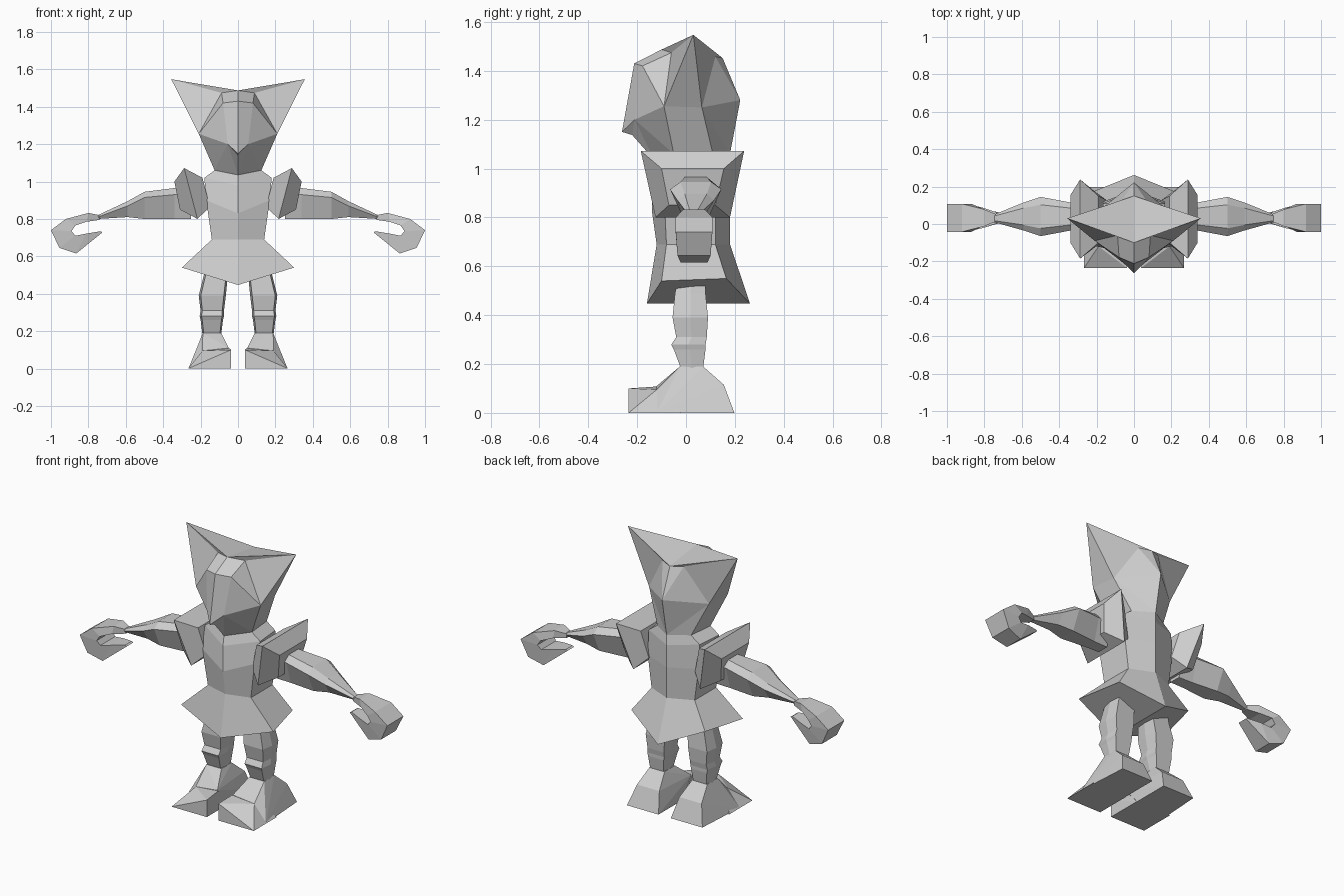
import bpy
import bmesh
import math

if "Cube" in bpy.data.objects:
    bpy.data.objects.remove(bpy.data.objects["Cube"])

grey = bpy.data.materials.new("plain_grey")
grey.diffuse_color = (0.62, 0.62, 0.62, 1)
grey.use_nodes = True
grey.node_tree.nodes["Principled BSDF"].inputs["Base Color"].default_value = grey.diffuse_color


def finish(name, bm, mirror=True):
    """Mirror the half across x = 0, weld the seam, make an object."""
    if mirror:
        geo = bm.verts[:] + bm.edges[:] + bm.faces[:]
        dup = bmesh.ops.duplicate(bm, geom=geo)["geom"]
        for v in dup:
            if isinstance(v, bmesh.types.BMVert):
                v.co.x *= -1
        bmesh.ops.remove_doubles(bm, verts=bm.verts[:], dist=0.0005)
    bmesh.ops.recalc_face_normals(bm, faces=bm.faces[:])
    me = bpy.data.meshes.new(name)
    bm.to_mesh(me)
    bm.free()
    me.materials.append(grey)
    ob = bpy.data.objects.new(name, me)
    bpy.context.collection.objects.link(ob)
    return ob


def loft(name, rings, closed=True, caps=True):
    """Skin a row of equal rings; open rings are half sections."""
    bm = bmesh.new()
    vs = [[bm.verts.new(p) for p in r] for r in rings]
    n = len(vs[0])
    for a, b in zip(vs, vs[1:]):
        for i in range(n if closed else n - 1):
            j = (i + 1) % n
            bm.faces.new((a[i], a[j], b[j], b[i]))
    if caps:
        bm.faces.new(vs[0])
        bm.faces.new(vs[-1])
    return finish(name, bm)


def hull(name, pts):
    bm = bmesh.new()
    for p in pts:
        bm.verts.new(p)
    bmesh.ops.convex_hull(bm, input=bm.verts[:])
    loose = [v for v in bm.verts if not v.link_faces]
    bmesh.ops.delete(bm, geom=loose, context='VERTS')
    return finish(name, bm)


# Head with pointed ears, brow plate and beak-like nose (half, then mirrored)
bm = bmesh.new()
vert = bm.verts.new
brow, brow_s = vert((0, -.10, 1.487)), vert((.088, -.06, 1.474))
fore, fore_s = vert((0, -.212, 1.43)), vert((.08, -.178, 1.42))
ear, cheek = vert((.357, .03, 1.547)), vert((.21, -.09, 1.255))
nose, nose_s = vert((0, -.262, 1.15)), vert((.055, -.21, 1.20))
chin, jaw = vert((0, -.22, 1.137)), vert((.195, .065, 1.25))
crown, crown_s = vert((0, .15, 1.452)), vert((.07, .12, 1.458))
nape = vert((0, .222, 1.28))
neck = [(0, -.13, 1.035), (.125, -.05, 1.06), (.11, .11, 1.06), (0, .18, 1.06)]
nk_f, nk_s, nk_t, nk_b = [vert(p) for p in neck]
for face in (
        # brow plate and ears
        (brow, brow_s, fore_s, fore), (brow, brow_s, ear), (brow, ear, crown),
        (crown, ear, crown_s), (brow_s, fore_s, cheek), (brow_s, cheek, ear),
        # face and nose
        (fore, fore_s, nose_s, nose), (fore_s, cheek, nose_s),
        (nose_s, cheek, nk_s), (nose_s, nk_s, nk_f),
        (nose, nose_s, chin), (chin, nose_s, nk_f),
        # sides, back and neck
        (ear, cheek, jaw), (ear, jaw, crown_s), (crown_s, jaw, nape),
        (crown_s, nape, crown), (cheek, jaw, nk_t, nk_s),
        (jaw, nape, nk_b), (jaw, nk_b, nk_t), (nk_f, nk_s, nk_t, nk_b)):
    bm.faces.new(face)
finish("head", bm)

# Torso: half sections from waist to neck
waist = [(0, -.12, .69), (.14, -.08, .69), (.14, .12, .69), (0, .18, .69)]
loft("torso", [
    waist,
    [(0, -.14, .83), (.17, -.09, .90), (.165, .12, .88), (0, .18, .87)],
    [(0, -.14, .98), (.18, -.05, 1.02), (.165, .11, 1.02), (0, .18, 1.0)],
    neck], closed=False)

# Skirt: flared, with a keel-shaped underside
loft("skirt", [
    waist,
    [(0, -.16, .447), (.30, -.10, .54), (.24, .165, .55), (0, .262, .447)]],
    closed=False)


# Shoulder pads: wide middle frame tapering inwards and outwards
def pad_ring(xt, zt, y0, y1, xb, zb, y2, y3):
    return [(xt, y0, zt), (xt, y1, zt), (xb, y3, zb), (xb, y2, zb)]


loft("shoulder_pads", [
    pad_ring(.19, 1.02, -.10, .15, .15, .865, -.08, .13),
    pad_ring(.288, 1.072, -.185, .238, .217, .80, -.125, .18),
    pad_ring(.34, 1.00, -.10, .155, .31, .85, -.07, .12)])


# Arms: six-sided, broad on top, swelling at the elbow and thin at the wrist
def arm_ring(x, h, top, mid, bot, y=.04):
    return [(x, y - h * .6, top), (x, y + h * .6, top), (x, y + h, mid),
            (x, y + h * .5, bot), (x, y - h * .5, bot), (x, y - h, mid)]


loft("arms", [
    arm_ring(.25, .07, .97, .935, .80),
    arm_ring(.34, .075, .965, .93, .80),
    arm_ring(.50, .105, .945, .915, .80),
    arm_ring(.59, .075, .895, .87, .81),
    arm_ring(.75, .02, .82, .81, .80, .03)])

# Hands: curled strip given as outer point, inner point and half width
curl = [(.74, .82, .74, .795, .02), (.80, .832, .81, .785, .045),
        (.92, .80, .87, .765, .075), (1.0, .74, .89, .735, .075),
        (.955, .645, .87, .71, .068), (.865, .615, .81, .722, .055),
        (.725, .728, .735, .734, .03)]
loft("hands", [[(a, .033 - w, b), (a, .033 + w, b),
                (c, .033 + w, d), (c, .033 - w, d)]
               for a, b, c, d, w in curl])


# Legs: boxy with lightly bevelled corners and a banded shin
def leg_ring(z, x0, x1, y0, y1):
    cx, cy = (x0 + x1) / 2, (y0 + y1) / 2
    rx, ry = (x1 - x0) / 2, (y1 - y0) / 2
    return [(cx + sx * rx, cy + sy * ry, z) for sx, sy in
            ((-.85, -1), (.85, -1), (1, 0), (.85, 1), (-.85, 1), (-1, 0))]


loft("legs", [
    leg_ring(.56, .05, .17, -.03, .08), leg_ring(.49, .055, .185, -.045, .08),
    leg_ring(.39, .065, .21, -.055, .09), leg_ring(.31, .075, .20, -.04, .085),
    leg_ring(.28, .075, .205, -.06, .08), leg_ring(.26, .08, .20, -.05, .08),
    leg_ring(.18, .09, .19, -.02, .07)])

# Feet: ankle block and a slanted toe wedge
hull("feet", [(x, y, .19) for x in (.09, .188) for y in (-.025, .07)]
     + [(.05, -.12, .11), (.19, -.12, .095)]
     + [(.065, .155, .115), (.21, .155, .115)]
     + [(.04, -.12, 0), (.265, -.12, 0), (.04, .198, 0), (.245, .198, 0)])
hull("toes", [(x, y, 0) for x in (.038, .267) for y in (-.235, -.02)]
     + [(.038, -.235, .10), (.045, -.12, .108), (.19, -.12, .095)])
